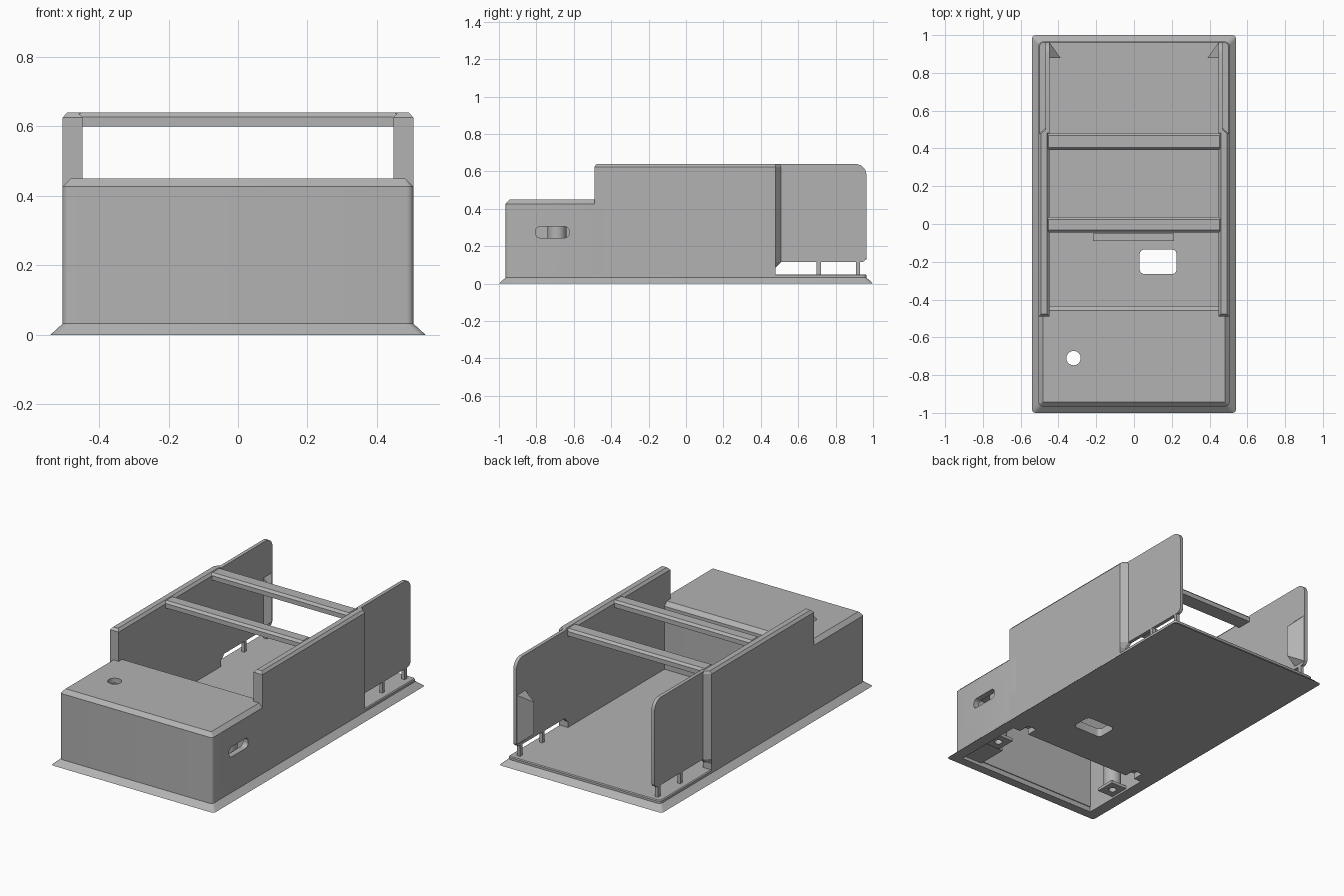
import bpy, bmesh, math

cube = bpy.data.objects.get("Cube")
if cube:
    bpy.data.objects.remove(cube, do_unlink=True)

GREY = (0.45, 0.45, 0.45, 1)
mat = bpy.data.materials.new("plain grey")
mat.use_nodes = True
mat.diffuse_color = GREY
mat.node_tree.nodes["Principled BSDF"].inputs["Base Color"].default_value = GREY


def loft(name, rings):
    """Closed solid through rings of matching 3D points."""
    bm = bmesh.new()
    loops = [[bm.verts.new(p) for p in ring] for ring in rings]
    n = len(loops[0])
    for a, b in zip(loops, loops[1:]):
        for i in range(n):
            j = (i + 1) % n
            bm.faces.new((a[i], a[j], b[j], b[i]))
    bm.faces.new(loops[0][::-1])
    bm.faces.new(loops[-1])
    bmesh.ops.remove_doubles(bm, verts=bm.verts, dist=1e-5)
    bmesh.ops.recalc_face_normals(bm, faces=bm.faces)
    mesh = bpy.data.meshes.new(name)
    bm.to_mesh(mesh)
    bm.free()
    mesh.materials.append(mat)
    ob = bpy.data.objects.new(name, mesh)
    bpy.context.collection.objects.link(ob)
    return ob


def rounded(u0, u1, v0, v1, radii, steps=6):
    """Rounded rectangle; radii start at the max-max corner, anticlockwise."""
    pts = []
    for k, (u, v, su, sv) in enumerate(((u1, v1, 1, 1), (u0, v1, -1, 1),
                                        (u0, v0, -1, -1), (u1, v0, 1, -1))):
        r = radii[k]
        for i in range(steps + 1):
            a = math.pi / 2 * (k + i / steps)
            pts.append((u - su * r + r * math.cos(a), v - sv * r + r * math.sin(a)))
    return pts


def along_x(pts, x):
    return [(x, y, z) for y, z in pts]


def along_z(pts, z):
    return [(x, y, z) for x, y in pts]


def box(name, x0, x1, y0, y1, z0, z1, chamfer=0):
    """Box with an optional chamfer round its top."""
    def rect(c):
        return [(x0 + c, y0 + c), (x1 - c, y0 + c), (x1 - c, y1 - c), (x0 + c, y1 - c)]
    rings = [along_z(rect(0), z0), along_z(rect(0), z1 - chamfer)]
    if chamfer:
        rings.append(along_z(rect(chamfer), z1))
    return loft(name, rings)


def cylinder(name, x, y, r, z0, z1, n=32):
    pts = [(x + r * math.cos(2 * math.pi * i / n), y + r * math.sin(2 * math.pi * i / n))
           for i in range(n)]
    return loft(name, [along_z(pts, z0), along_z(pts, z1)])


def cut(ob, *cutters):
    for c in cutters:
        c.hide_render = True
        mod = ob.modifiers.new("cut", "BOOLEAN")
        mod.operation = "DIFFERENCE"
        mod.solver = "EXACT"
        mod.object = c
        bpy.context.view_layer.objects.active = ob
        bpy.ops.object.modifier_apply(modifier=mod.name)
        bpy.data.objects.remove(c, do_unlink=True)


def smooth(ob):
    bpy.ops.object.select_all(action="DESELECT")
    ob.select_set(True)
    bpy.context.view_layer.objects.active = ob
    bpy.ops.object.shade_smooth_by_angle(angle=math.radians(30))


# Flared base with the floor
def footprint(hx, hy, z):
    return along_z(rounded(-hx, hx, -hy, hy, [0.02] * 4), z)


base = loft("base_floor", [footprint(0.54, 1, 0), footprint(0.505, 0.965, 0.032),
                           footprint(0.505, 0.965, 0.045), footprint(0.5, 0.96, 0.05)])
window = rounded(0.03, 0.225, -0.265, -0.135, [0.025] * 4)
cut(base,
    box("opening_cutter", -0.47, 0.47, -0.945, -0.5, -0.1, 0.2),
    loft("window_cutter", [along_z(window, -0.1), along_z(window, 0.2)]),
    *[box("catch_cutter", s * 0.39 - 0.03, s * 0.39 + 0.03, -0.52, -0.43, -0.1, 0.035)
      for s in (-1, 1)])
smooth(base)

# Hollow front compartment with a cable hole and a side slot
front = loft("front_compartment", [
    along_z(rounded(-0.505, 0.505, -0.965, -0.435, [0.001, 0.001, 0.02, 0.02]), 0.03),
    along_z(rounded(-0.505, 0.505, -0.965, -0.435, [0.001, 0.001, 0.02, 0.02]), 0.427),
    along_z(rounded(-0.482, 0.482, -0.942, -0.458, [0.001] * 4), 0.45)])
slot = rounded(-0.805, -0.625, 0.245, 0.305, [0.025] * 4)
cut(front,
    box("cavity_cutter", -0.47, 0.47, -0.94, -0.46, -0.1, 0.42),
    cylinder("hole_cutter", -0.32, -0.71, 0.038, 0.3, 0.6),
    loft("slot_cutter", [along_x(slot, 0.44), along_x(slot, 0.6)]))
smooth(front)

# Parts mirrored on both sides
for s, side in ((1, "left"), (-1, "right")):
    def wall_ring(z, c, mid, end):
        pts = [(0.447 + c, -0.49 + c), (0.505 - c, -0.49 + c), (0.505 - c, mid),
               (0.468, end), (0.447 + c, end)]
        return [(s * x, y, z) for x, y in pts]

    # Tall side wall tapering into the rear panel
    loft(side + "_wall", [wall_ring(0.03, 0, 0.478, 0.478), wall_ring(0.085, 0, 0.478, 0.478),
                          wall_ring(0.115, 0, 0.478, 0.508), wall_ring(0.625, 0, 0.478, 0.508),
                          wall_ring(0.64, 0.013, 0.478, 0.5)])

    # Thin rear panel standing on pins
    outline = rounded(0.48, 0.965, 0.115, 0.64, [0.06, 0.002, 0.002, 0.03])
    smooth(loft(side + "_rear_panel", [along_x(outline, s * 0.447), along_x(outline, s * 0.468)]))
    for y in (0.71, 0.92):
        x = s * 0.457
        box(side + "_panel_pin", x - 0.01, x + 0.01, y - 0.011, y + 0.011, 0.045, 0.12)

    # Wedge grip inside the panel
    loft(side + "_wedge", [
        [(s * 0.45, 0.965, z0), (s * 0.45, 0.88, z0), (s * 0.39, 0.88, z1)]
        for z0, z1 in ((0.13, 0.18), (0.43, 0.37))])

    # Screw post with its mounting tab
    x = s * 0.42
    post = cylinder(side + "_screw_post", x, -0.69, 0.05, 0.02, 0.43)
    cut(post, cylinder("screw_cutter", x, -0.69, 0.022, -0.1, 0.2))
    smooth(post)
    tab = box(side + "_mounting_tab", x - 0.055, x + 0.055, -0.75, -0.63, 0.012, 0.03)
    cut(tab, cylinder("tab_cutter", x, -0.69, 0.022, -0.1, 0.2))

# Inner ledge beside the opening
box("inner_ledge", 0.33, 0.475, -0.945, -0.76, 0.02, 0.035)

# Cross bars between the walls
for name, y0, y1 in (("rear_cross_bar", 0.392, 0.482), ("middle_cross_bar", -0.045, 0.038)):
    box(name, -0.465, 0.465, y0, y1, 0.6, 0.64, 0.013)

# Connector strip and its pin row on the floor
box("connector_strip", -0.218, 0.212, -0.09, -0.05, 0.045, 0.06)
PINS = 20
for i in range(PINS):
    x = -0.215 + i * 0.0215
    box("connector_pin", x, x + 0.016, -0.135, -0.113, 0.045, 0.056)
